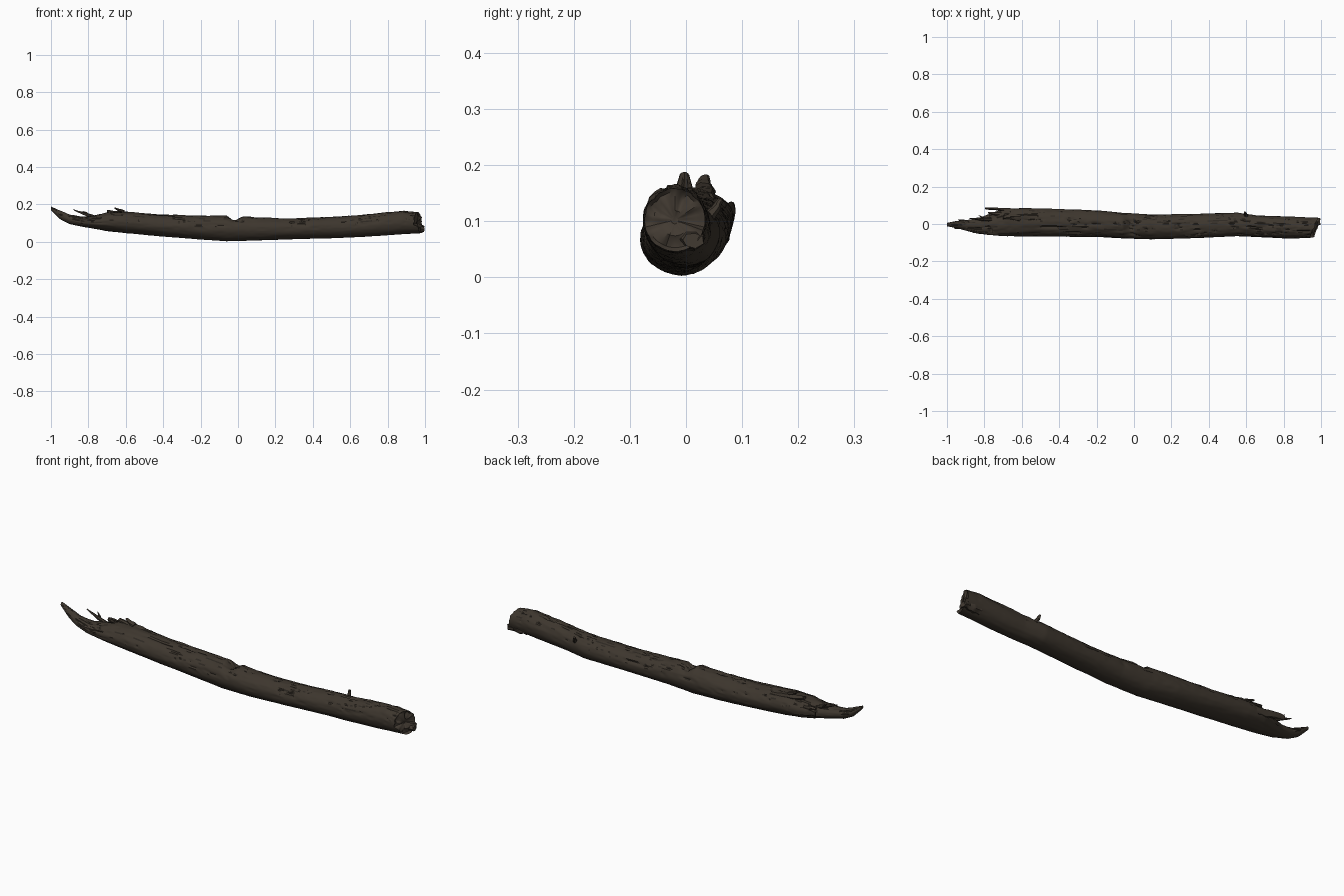
import bpy, bmesh, math, random
from mathutils import Vector, noise

random.seed(4)
if "Cube" in bpy.data.objects:
    bpy.data.objects.remove(bpy.data.objects["Cube"], do_unlink=True)


def material(name, rgb):
    m = bpy.data.materials.new(name)
    m.use_nodes = True
    m.diffuse_color = (*rgb, 1)
    bsdf = m.node_tree.nodes["Principled BSDF"]
    bsdf.inputs["Base Color"].default_value = (*rgb, 1)
    bsdf.inputs["Roughness"].default_value = 0.9
    return m


bark = material("dark brown bark", (0.047, 0.037, 0.027))
crevice = material("blackish crevice", (0.026, 0.021, 0.016))
wood = material("weathered broken wood", (0.055, 0.043, 0.032))


def finish(name, bm, mats):
    bmesh.ops.recalc_face_normals(bm, faces=bm.faces)
    mesh = bpy.data.meshes.new(name)
    bm.to_mesh(mesh)
    bm.free()
    for m in mats:
        mesh.materials.append(m)
    for p in mesh.polygons:
        p.use_smooth = True
    mesh.set_sharp_from_angle(angle=math.radians(40))
    obj = bpy.data.objects.new(name, mesh)
    bpy.context.collection.objects.link(obj)
    return obj


# Log outline: x, front y, back y, bottom z, top z
STATIONS = [
    (-1.0, -.012, .006, .170, .188), (-.95, -.022, .016, .120, .165),
    (-.9, -.035, .02, .095, .145), (-.83, -.052, .032, .08, .135),
    (-.76, -.06, .06, .068, .142), (-.7, -.065, .08, .058, .155),
    (-.6, -.066, .085, .046, .160), (-.4, -.067, .08, .028, .145),
    (-.2, -.07, .073, .012, .14), (-.06, -.077, .06, .003, .14),
    (.1, -.082, .05, .007, .13), (.3, -.077, .054, .014, .125),
    (.55, -.065, .06, .02, .135), (.66, -.07, .046, .026, .143),
    (.8, -.076, .041, .035, .158), (.9, -.077, .037, .042, .165),
    (1.0, -.074, .034, .046, .158),
]


def outline(x):
    for a, b in zip(STATIONS, STATIONS[1:]):
        if x <= b[0]:
            t = (x - a[0]) / (b[0] - a[0])
            return [p + (q - p) * t for p, q in zip(a[1:], b[1:])]
    return STATIONS[-1][1:]


def crack(x, ang):
    """Depth 0..1 of long grain cracks, strongest on the weathered upper side."""
    p = Vector((x * 3.2, math.cos(ang) * 3.2, math.sin(ang) * 3.2))
    ridge = max(0, 1 - abs(noise.noise(p)) / 0.07)
    return ridge * min(1, max(0, math.sin(ang) + 0.35))


def surface(x, ang):
    y0, y1, z0, z1 = outline(x)
    c, s = math.cos(ang), math.sin(ang)
    ry, rz = (y1 - y0) / 2, (z1 - z0) / 2
    up = 0.4 + 0.6 * max(0, s)
    grain = noise.noise(Vector((x * 8, c * 5, s * 5))) * 0.05
    grain += noise.noise(Vector((x * 26, c * 9, s * 9))) * 0.035
    rough = 2.0 if x < -0.66 else 1.0
    k = 1 + grain * up * rough - 0.11 * crack(x, ang)
    # Notch across the top near the middle
    k -= 0.42 * max(0, 1 - abs(x + .02) / .04) * max(0, s) ** 3
    y, z = (y0 + y1) / 2 + ry * c * k, (z0 + z1) / 2 + rz * s * k
    # Slanted, stepped break at the right end
    pull = max(0, (x - .85) / .15)
    lip = 0.0 if z < .085 else -0.018
    jag = 0.008 * noise.noise(Vector((3, y * 60, z * 60)))
    return Vector((x + pull * ((y - .034) * .38 + lip + jag), y, z))


# Main log, lofted ring by ring
RINGS, SIDES = 260, 56
bm = bmesh.new()
rings = []
for i in range(RINGS + 1):
    x = -1 + 2 * i / RINGS
    rings.append([bm.verts.new(surface(x, math.tau * j / SIDES)) for j in range(SIDES)])
for i in range(RINGS):
    for j in range(SIDES):
        k = (j + 1) % SIDES
        f = bm.faces.new((rings[i][j], rings[i][k], rings[i + 1][k], rings[i + 1][j]))
        x = -1 + 2 * (i + .5) / RINGS
        f.material_index = 1 if crack(x, math.tau * (j + .5) / SIDES) > .6 else 0
bm.faces.new(rings[0])

# Ragged broken face at the right end, stepping towards the pith
loop = rings[-1]
centre = sum((v.co for v in loop), Vector()) / SIDES
for scale in (.88, .7, .5, .3, .12):
    inner = []
    for v in rings[-1]:
        p = centre + (v.co - centre) * scale
        p.x += .012 * noise.noise(p * 45) - .006
        inner.append(bm.verts.new(p))
    for j in range(SIDES):
        k = (j + 1) % SIDES
        bm.faces.new((loop[j], loop[k], inner[k], inner[j])).material_index = 2
    loop = inner
bm.faces.new(loop).material_index = 2
finish("log", bm, [bark, crevice, wood])


def splinter(name, start, end, width, height, mat, blunt=.2):
    """Tapered, slightly crooked sliver of wood."""
    a, b = Vector(start), Vector(end)
    side = (b - a).cross(Vector((0, 0, 1))).normalized()
    up = side.cross(b - a).normalized()
    bm = bmesh.new()
    steps, sides = 6, 7
    prev = None
    for i in range(steps + 1):
        t = i / steps
        mid = a.lerp(b, t)
        if 0 < i < steps:
            mid += side * random.uniform(-.15, .15) * width + up * random.uniform(-.15, .15) * height
        taper = 1 - (1 - blunt) * t ** 1.5
        ring = []
        for j in range(sides):
            w = math.tau * j / sides
            r = taper * random.uniform(.85, 1.1)
            ring.append(bm.verts.new(mid + side * math.cos(w) * width * r + up * math.sin(w) * height * r))
        if prev:
            for j in range(sides):
                k = (j + 1) % sides
                bm.faces.new((prev[j], prev[k], ring[k], ring[j]))
        else:
            bm.faces.new(ring)
        prev = ring
    bm.faces.new(prev)
    finish(name, bm, [mat])


# Shards around the torn left end
splinter("raised_splinter", (-.74, .02, .12), (-.88, .03, .172), .012, .012, bark)
splinter("raised_splinter_branch", (-.8, .026, .145), (-.83, .045, .165), .007, .007, bark)
splinter("back_shard", (-.64, .072, .105), (-.795, .084, .122), .01, .024, bark, .5)
splinter("inner_shard", (-.66, .045, .125), (-.78, .06, .135), .016, .014, wood, .3)
splinter("top_ridge", (-.52, .03, .135), (-.7, .035, .163), .024, .018, bark, .45)
splinter("top_ridge_flake", (-.61, .03, .16), (-.66, .035, .18), .016, .009, bark, .4)
splinter("front_shard", (-.7, -.04, .11), (-.86, -.045, .12), .014, .018, wood, .3)
splinter("tongue_shard", (-.84, -.01, .115), (-.96, -.024, .148), .012, .012, bark)
splinter("tongue_fork", (-.86, .01, .115), (-.94, .022, .138), .009, .01, wood)

# Small broken twig on the back, and the lip at the right end
splinter("twig_stub", (.6, .04, .105), (.592, .063, .138), .011, .011, bark, .5)
splinter("end_lip", (.9, .005, .068), (.995, .012, .066), .028, .02, wood, .7)
